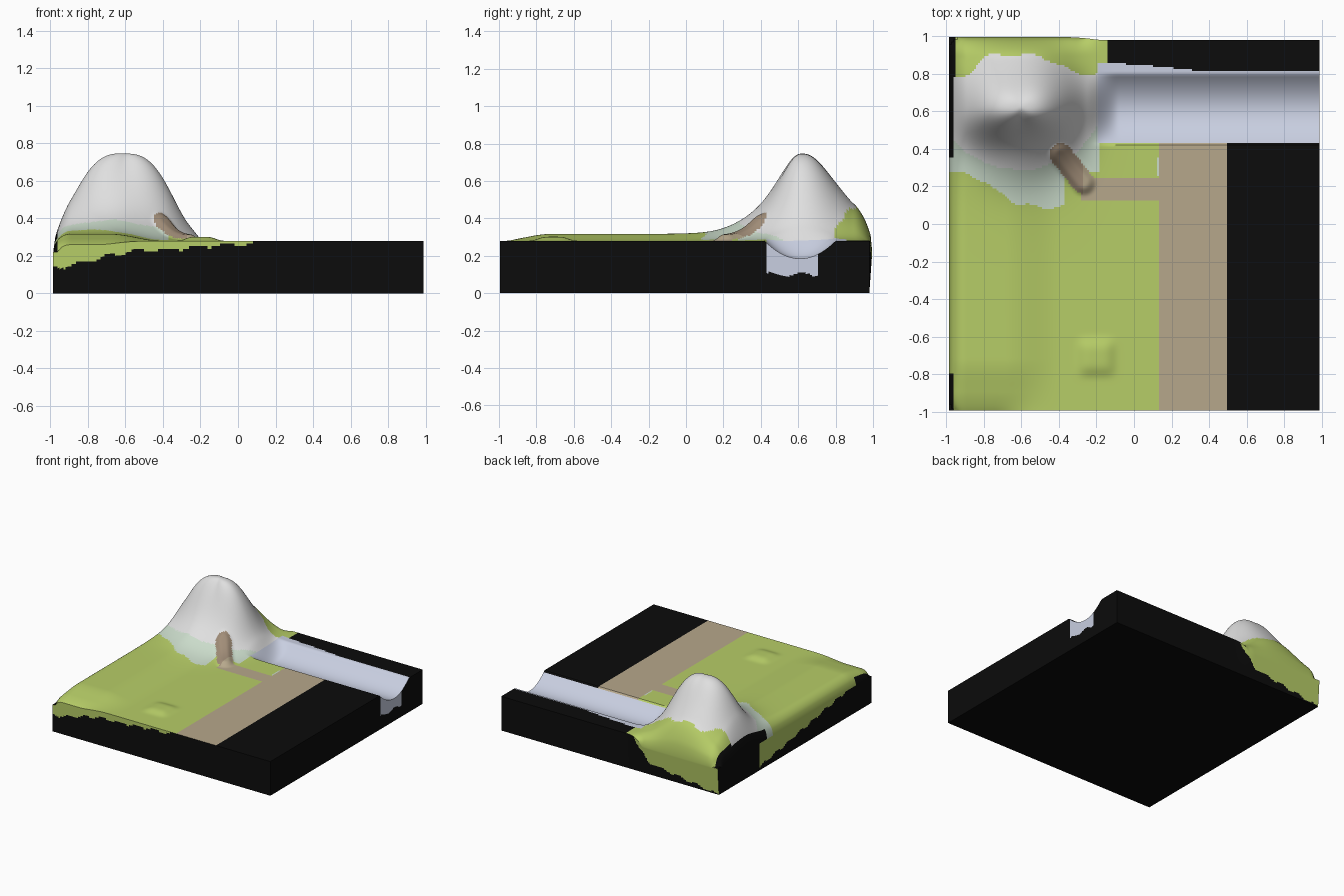
import bpy, bmesh, math

if "Cube" in bpy.data.objects:
    bpy.data.objects.remove(bpy.data.objects["Cube"])

X0, X1, Y0, Y1 = -0.985, 0.99, -0.995, 0.98
N, LEVELS = 180, 20
BASE = 0.28

PALETTE = [
    ("black_base", (0.0035, 0.0035, 0.0035)),
    ("grass_green", (0.47, 0.61, 0.135)),
    ("road_tan", (0.47, 0.39, 0.26)),
    ("water_blue", (0.58, 0.62, 0.75)),
    ("snow_white", (0.74, 0.74, 0.74)),
    ("pale_green", (0.60, 0.72, 0.60)),
    ("trail_brown", (0.36, 0.27, 0.19)),
]
BLACK, GRASS, ROAD, WATER, SNOW, PALE, TRAIL = range(7)


def smooth(a, b, v):
    t = max(0.0, min(1.0, (v - a) / (b - a)))
    return t * t * (3 - 2 * t)


def seg_dist(x, y, ax, ay, bx, by):
    dx, dy = bx - ax, by - ay
    t = max(0, min(1, ((x - ax) * dx + (y - ay) * dy) / (dx * dx + dy * dy)))
    return math.hypot(x - ax - t * dx, y - ay - t * dy)


def trail_dist(x, y):
    return seg_dist(x, y, -0.39, 0.37, -0.27, 0.22)


def height(x, y):
    # mountain: bell shape with its own width and steepness on each side
    dx, dy = x + 0.6, y - 0.62
    cx, px = (0.285, 3.0) if dx > 0 else (0.31, 3.0)
    cy, py = (0.28, 2.0) if dy > 0 else (0.23, 1.6)
    u, v = (dx / cx) ** 2, (dy / cy) ** 2
    p = (px * u + py * v) / (u + v + 1e-9)
    m = math.exp(-math.sqrt(u + v + 1e-12) ** max(p, 1.5))
    z = BASE + 0.46 * m
    z += 0.02 * m * (1 - m) * (math.sin(17 * x + 3 * y) + math.sin(19 * y - 5 * x))
    # low ridge along the west side
    z += 0.037 * smooth(-0.4, -0.68, x) * smooth(-1.0, -0.72, y) * (1 - 0.8 * m)
    # small mound on the lawn
    z += 0.022 * math.exp(-((x + 0.2) / 0.09) ** 4 - ((y + 0.71) / 0.09) ** 4)
    # raised trail up the mountain foot
    z += 0.03 * smooth(0.075, 0.02, trail_dist(x, y))
    # river channel
    t = (y - 0.61) / 0.19
    if abs(t) < 1:
        z -= 0.095 * (1 - t * t) * smooth(-0.25, -0.08, x)
    # rounded west, north-west and south-west rims
    west = max(0, 1 - (x - X0) / 0.09)
    north = max(0, 1 - (Y1 - y) / 0.08) * smooth(-0.12, -0.3, x)
    south = max(0, 1 - (y - Y0) / 0.1) * smooth(-0.4, -0.75, x) * 0.75
    r = min(1, math.hypot(math.hypot(west, north), south))
    return z - max(0, z - 0.22) * (1 - math.sqrt(1 - r * r))


def top_colour(x, y, z):
    wob = 0.012 * math.sin(31 * x) + 0.008 * math.sin(53 * y)
    if trail_dist(x, y) < 0.06:
        return TRAIL if x < -0.27 else ROAD
    if x > -0.2 and 0.43 < y < 0.81 + 0.045 * smooth(0.5, -0.1, x):
        return WATER
    if y < 0.43:
        if 0.13 < x < 0.5 or (-0.28 < x < 0.2 and 0.12 < y < 0.24):
            return ROAD
        if x >= 0.5:
            return BLACK
    if y > 0.8 and x > -0.14:
        return BLACK
    # grassy back of the mountain
    back = 0.78 + 0.12 * smooth(-0.95, -0.75, x) - 0.09 * smooth(-0.55, -0.3, x)
    if y > back + wob:
        return BLACK if x < -0.955 else GRASS
    if x < -0.967 and (y > 0.35 or y < -0.8):
        return BLACK
    # snow cap, then frosted grass below it on the south side
    if y > 0.55 and x < -0.19:
        return SNOW
    if x < -0.19 and math.hypot((x + 0.6) / 0.41, (y - 0.6) / 0.31) < 1 + wob:
        return SNOW
    if x < -0.37 and y > 0.1 + 0.18 * smooth(-0.55, -0.95, x) + wob:
        return PALE
    if x < -0.18 and y > 0.28:
        return PALE
    if 0.12 < x and 0.26 < y < 0.35:
        return PALE
    return GRASS


def wall_colour(side, x, y, z):
    wob = 0.01 * math.sin(40 * (x + y))
    if side == "front":
        edge = 0.14 + 0.09 * smooth(-0.98, -0.5, x) + 0.03 * smooth(-0.5, 0, x)
        return GRASS if x < 0.08 and z > edge + wob else BLACK
    if side == "back":
        edge = 0.16 * (x + 0.98) + max(0, x + 0.35) * 1.1
        return GRASS if x < -0.18 and z > edge + wob else BLACK
    if side == "left":
        edge = 0.03 + 0.17 * (0.45 - y)
        return GRASS if -0.85 < y < 0.45 and z > edge + wob else BLACK
    return WATER if 0.43 < y < 0.71 and z > 0.1 + wob else BLACK


def place(x, y, z):
    # the back face swells slightly behind the mountain
    swell = 0.02 * smooth(-0.15, -0.35, x) * max(0, (y - 0.88) / 0.1) * min(1, z / 0.28)
    return (x, y + swell, z)


bm = bmesh.new()


def sheet(nu, nv, point, colour):
    g = [[point(i / nu, j / nv) for j in range(nv + 1)] for i in range(nu + 1)]
    vs = [[bm.verts.new(place(*p)) for p in row] for row in g]
    for i in range(nu):
        for j in range(nv):
            f = bm.faces.new((vs[i][j], vs[i + 1][j], vs[i + 1][j + 1], vs[i][j + 1]))
            a, b = g[i][j], g[i + 1][j + 1]
            f.material_index = colour(*[(s + t) / 2 for s, t in zip(a, b)])


def lx(u):
    return X0 + (X1 - X0) * u


def ly(v):
    return Y0 + (Y1 - Y0) * v


# land surface
sheet(N, N, lambda u, v: (lx(u), ly(v), height(lx(u), ly(v))), top_colour)
# four side walls
for side, y in (("front", Y0), ("back", Y1)):
    sheet(N, LEVELS, lambda u, v: (lx(u), y, v * height(lx(u), y)),
          lambda a, b, c: wall_colour(side, a, b, c))
for side, x in (("left", X0), ("right", X1)):
    sheet(N, LEVELS, lambda u, v: (x, ly(u), v * height(x, ly(u))),
          lambda a, b, c: wall_colour(side, a, b, c))
# underside
sheet(N, N, lambda u, v: (lx(u), ly(v), 0.0), lambda a, b, c: BLACK)

bmesh.ops.remove_doubles(bm, verts=bm.verts, dist=0.0005)
bmesh.ops.recalc_face_normals(bm, faces=bm.faces)
mesh = bpy.data.meshes.new("terrain_block")
bm.to_mesh(mesh)
bm.free()
for name, rgb in PALETTE:
    mat = bpy.data.materials.new(name)
    mat.diffuse_color = (*rgb, 1)
    mat.use_nodes = True
    mat.node_tree.nodes["Principled BSDF"].inputs["Base Color"].default_value = mat.diffuse_color
    mesh.materials.append(mat)
terrain = bpy.data.objects.new("terrain_block", mesh)
bpy.context.collection.objects.link(terrain)
bpy.context.view_layer.objects.active = terrain
terrain.select_set(True)
bpy.ops.object.shade_smooth_by_angle(angle=math.radians(40))
